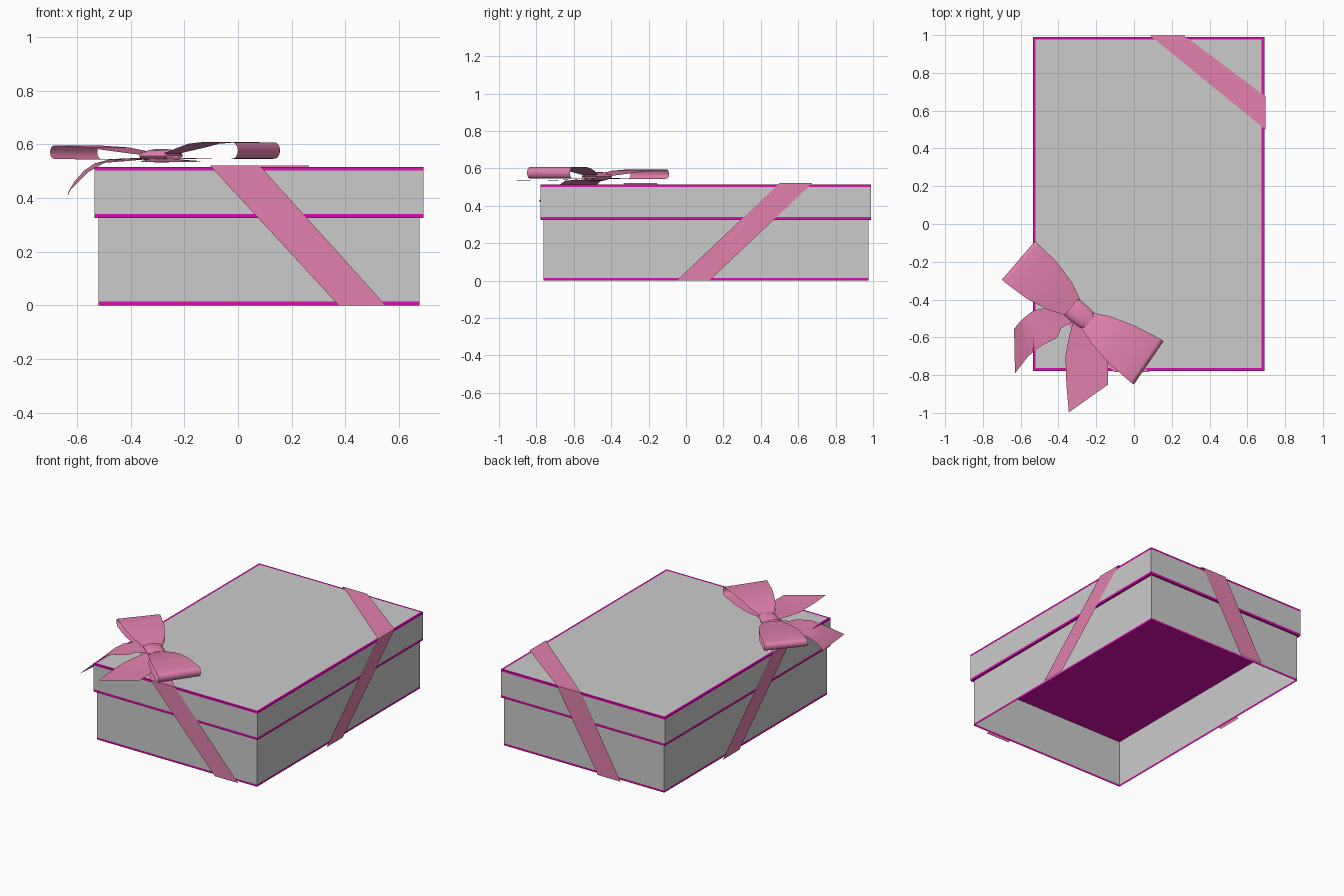
import bpy, math
from mathutils import Vector

if "Cube" in bpy.data.objects:
    bpy.data.objects.remove(bpy.data.objects["Cube"])


def material(name, rgb):
    m = bpy.data.materials.new(name)
    m.diffuse_color = (*rgb, 1)
    m.use_nodes = True
    m.node_tree.nodes["Principled BSDF"].inputs["Base Color"].default_value = m.diffuse_color
    return m


PURPLE = material("purple_trim", (0.70, 0.005, 0.42))
PINK = material("pink_ribbon", (0.76, 0.22, 0.42))


def make(name, verts, faces, mat=None, smooth=False):
    me = bpy.data.meshes.new(name)
    me.from_pydata(verts, [], faces)
    me.update()
    ob = bpy.data.objects.new(name, me)
    bpy.context.collection.objects.link(ob)
    if mat:
        me.materials.append(mat)
    if smooth:
        bpy.ops.object.select_all(action='DESELECT')
        ob.select_set(True)
        bpy.context.view_layer.objects.active = ob
        bpy.ops.object.shade_smooth_by_angle(angle=math.radians(35))
    return ob


def loft(name, rows, mat=None, smooth=False, ring=False):
    """Skin a list of equally long point rows."""
    n = len(rows[0])
    verts = [p for r in rows for p in r]
    faces = [(i * n + j, i * n + (j + 1) % n, (i + 1) * n + (j + 1) % n, (i + 1) * n + j)
             for i in range(len(rows) - 1) for j in range(n if ring else n - 1)]
    return make(name, verts, faces, mat, smooth)


def rect(r, z, inset=0):
    x0, x1, y0, y1 = r
    x0, x1, y0, y1 = x0 + inset, x1 - inset, y0 + inset, y1 - inset
    return [(x0, y0, z), (x1, y0, z), (x1, y1, z), (x0, y1, z)]


# Box body: open-bottomed walls with a trim band at the foot
BODY = (-0.52, 0.675, -0.762, 0.975)
LID = (-0.535, 0.69, -0.777, 0.99)
loft("body_walls", [rect(BODY, 0.014), rect(BODY, 0.325)], ring=True)
loft("base_trim", [rect(BODY, 0), rect(BODY, 0.014)], PURPLE, ring=True)

# Lid: purple underside and edge bands, grey sides and top panel
make("lid_underside", rect(LID, 0.325), [(3, 2, 1, 0)], PURPLE)
loft("lid_lower_trim", [rect(LID, 0.325), rect(LID, 0.341)], PURPLE, ring=True)
loft("lid_sides", [rect(LID, 0.341), rect(LID, 0.502)], ring=True)
loft("lid_upper_trim", [rect(LID, 0.502), rect(LID, 0.515), rect(LID, 0.515, 0.014)], PURPLE, ring=True)
make("lid_top", rect(LID, 0.515, 0.014), [(0, 1, 2, 3)])

# Ribbons wrapped over two opposite corners
T = 0.521
F, B, L, R = -0.784, 0.998, -0.541, 0.696
loft("front_left_ribbon", [
    [(0.375, F, 0), (0.55, F, 0)], [(-0.105, F, T), (0.08, F, T)],
    [(L, -0.335, T), (L, -0.155, T)], [(L, 0.205, 0), (L, 0.38, 0)]], PINK)
loft("back_right_ribbon", [
    [(R, -0.05, 0), (R, 0.125, 0)], [(R, 0.50, T), (R, 0.675, T)],
    [(0.085, B, T), (0.265, B, T)], [(-0.21, B, 0), (-0.04, B, 0)]], PINK)


# Bow loops: strip runs out along the bottom, round the end and back on top
def lerp_table(tab, t):
    for (a, va), (b, vb) in zip(tab, tab[1:]):
        if t <= b:
            return va + (vb - va) * (t - a) / (b - a)
    return tab[-1][1]


def bow_loop(name, start, end, half_width, low, top):
    s, e = Vector((*start, 0)), Vector((*end, 0))
    axis = (e - s).normalized()
    side = Vector((-axis.y, axis.x, 0))
    length = (e - s).length
    zl, zt = low[-1][1], top[-1][1]
    rad = (zt - zl) / 2
    reach = length - rad * 0.8
    ts = [0, 0.12, 0.25, 0.4, 0.6, 0.8, 1]
    path = [(t * reach, lerp_table(low, t), t) for t in ts]
    for k in range(1, 8):
        a = -math.pi / 2 + math.pi * k / 8
        path.append((reach + rad * 0.8 * math.cos(a), (zl + zt) / 2 + rad * math.sin(a), 1))
    path += [(t * reach, lerp_table(top, t), t) for t in reversed(ts)]
    rows = []
    for d, z, t in path:
        w = lerp_table(half_width, t)
        c = s + axis * d + Vector((0, 0, z))
        rows.append([c - side * w, c + side * w])
    loft(name, rows, PINK, True)


bow_loop("right_bow_loop", (-0.25, -0.51), (0.078, -0.735),
         [(0, 0.05), (0.25, 0.088), (0.6, 0.12), (1, 0.139)],
         [(0, 0.55), (0.4, 0.545), (1, 0.546)],
         [(0, 0.565), (0.2, 0.583), (0.4, 0.602), (0.6, 0.608), (1, 0.607)])
bow_loop("left_bow_loop", (-0.32, -0.443), (-0.612, -0.193),
         [(0, 0.055), (0.25, 0.095), (0.6, 0.125), (1, 0.135)],
         [(0, 0.55), (0.4, 0.543), (1, 0.545)],
         [(0, 0.56), (0.25, 0.572), (0.6, 0.588), (1, 0.595)])

# Knot: flattened barrel around the bow axis
centre = Vector((-0.285, -0.478, 0.557))
u = Vector((0.77, -0.64, 0)).normalized()
v = Vector((-u.y, u.x, 0))
knot = []
for d, w, h in [(-0.062, 0.056, 0.018), (-0.03, 0.058, 0.025), (0.03, 0.056, 0.025), (0.062, 0.05, 0.018)]:
    knot.append([centre + u * d + v * w * math.cos(a) + Vector((0, 0, h * math.sin(a)))
                 for a in (2 * math.pi * k / 12 for k in range(12))])
loft("bow_knot", knot, PINK, True, ring=True)

# Tails: one lies flat over the front, one droops over the left edge
loft("front_bow_tail", [
    [(-0.32, -0.51, 0.546), (-0.24, -0.51, 0.546)],
    [(-0.345, -0.60, 0.541), (-0.19, -0.62, 0.541)],
    [(-0.363, -0.70, 0.536), (-0.145, -0.70, 0.538)],
    [(-0.358, -0.85, 0.534), (-0.137, -0.77, 0.536)],
    [(-0.345, -0.997, 0.533), (-0.137, -0.85, 0.535)]], PINK, True)
loft("left_bow_tail", [
    [(-0.35, -0.45, 0.546), (-0.31, -0.51, 0.546)],
    [(-0.48, -0.445, 0.543), (-0.385, -0.55, 0.54)],
    [(-0.535, -0.46, 0.528), (-0.405, -0.60, 0.538)],
    [(-0.575, -0.49, 0.50), (-0.49, -0.645, 0.535)],
    [(-0.61, -0.525, 0.46), (-0.56, -0.70, 0.495)],
    [(-0.635, -0.555, 0.405), (-0.63, -0.79, 0.425)]], PINK, True)
